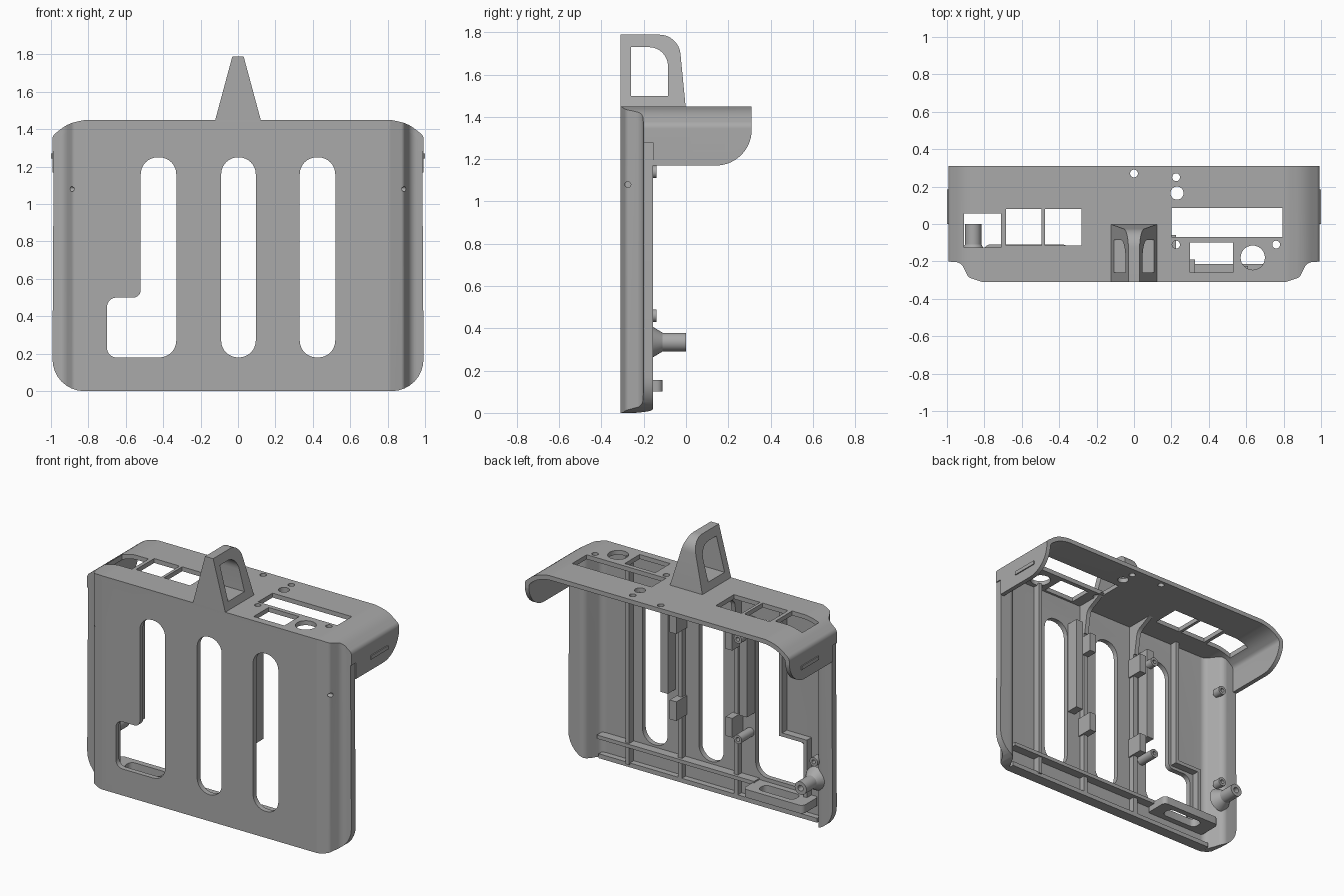
import bpy, bmesh, math
from mathutils import Vector, Matrix

cube = bpy.data.objects.get("Cube")
if cube:
    bpy.data.objects.remove(cube, do_unlink=True)

grey = bpy.data.materials.new("plain grey")
grey.use_nodes = True
GREY = (0.4, 0.4, 0.4, 1)
grey.diffuse_color = GREY
grey.node_tree.nodes["Principled BSDF"].inputs["Base Color"].default_value = GREY


def rounded(points, steps=8):
    """Polygon from (u, v, radius) corners, with fillets where radius > 0."""
    out = []
    for i, (u, v, r) in enumerate(points):
        p = Vector((u, v))
        if not r:
            out.append(p)
            continue
        a = (Vector(points[i - 1][:2]) - p).normalized()
        b = (Vector(points[(i + 1) % len(points)][:2]) - p).normalized()
        half = a.angle(b) / 2
        centre = p + (a + b).normalized() * r / math.sin(half)
        reach = r / math.tan(half)
        va, vb = p + a * reach - centre, p + b * reach - centre
        th = math.pi - 2 * half
        for k in range(steps + 1):
            t = k / steps
            out.append(centre + (va * math.sin((1 - t) * th) + vb * math.sin(t * th)) / math.sin(th))
    return out


def rect(u0, u1, v0, v1, r=0):
    return rounded([(u0, v0, r), (u1, v0, r), (u1, v1, r), (u0, v1, r)])


def circle(u, v, r, n=28):
    return [Vector((u + r * math.cos(k * math.tau / n), v + r * math.sin(k * math.tau / n))) for k in range(n)]


def mirrored(half):
    return half + [(-u, v, r) for u, v, r in reversed(half)]


def finish(name, bm):
    bmesh.ops.recalc_face_normals(bm, faces=bm.faces[:])
    mesh = bpy.data.meshes.new(name)
    bm.to_mesh(mesh)
    bm.free()
    mesh.materials.append(grey)
    ob = bpy.data.objects.new(name, mesh)
    bpy.context.collection.objects.link(ob)
    return ob


def prism(name, outline, axis, lo, hi):
    """Extrude a flat outline along an axis."""
    place = {"x": lambda p, d: (d, p[0], p[1]),
             "y": lambda p, d: (p[0], d, p[1]),
             "z": lambda p, d: (p[0], p[1], d)}[axis]
    bm = bmesh.new()
    rings = [[bm.verts.new(place(p, d)) for p in outline] for d in (lo, hi)]
    bm.faces.new(rings[0])
    bm.faces.new(rings[1])
    n = len(outline)
    for i in range(n):
        j = (i + 1) % n
        bm.faces.new((rings[0][i], rings[0][j], rings[1][j], rings[1][i]))
    return finish(name, bm)


def shape(ob, cuts=(), keeps=()):
    """Apply boolean cuts and intersections, then drop the helpers."""
    helpers = list(keeps) + list(cuts)
    for k, helper in enumerate(helpers):
        helper.hide_render = True
        mod = ob.modifiers.new("bool", "BOOLEAN")
        mod.operation = "INTERSECT" if k < len(keeps) else "DIFFERENCE"
        mod.solver = "EXACT"
        mod.object = helper
    bpy.context.view_layer.update()
    deps = bpy.context.evaluated_depsgraph_get()
    mesh = bpy.data.meshes.new_from_object(ob.evaluated_get(deps))
    ob.modifiers.clear()
    ob.data = mesh
    mesh.name = ob.name
    for helper in helpers:
        bpy.data.objects.remove(helper, do_unlink=True)
    return ob


def cutter(outline, axis, lo, hi):
    return prism("cutter", outline, axis, lo, hi)


parts = []

# Front panel with stepped side wings
step = [(1, -.2, 0), (.925, -.205, .05), (.885, -.285, .03), (.81, -.31, .05)]
wing = [(.82, -.275, .05), (.88, -.155, .05), (1, -.155, 0)]
panel = prism("front_panel", rounded(mirrored(wing + step)), "z", 0, 1.46)
panel_front = [(.993, 0, .17), (.985, 1.35, .04), (.905, 1.42, .2), (.82, 1.44, .2)]
notched_slot = [(-.7, .18, .05), (-.33, .18, .09), (-.33, 1.25, .09),
                (-.52, 1.25, .09), (-.52, .5, .04), (-.7, .5, .05)]
slots = [rect(-.09, .095, .18, 1.25, .09), rect(.33, .52, .18, 1.25, .09), rounded(notched_slot)]
cuts = [cutter(s, "y", -.5, 0) for s in slots]
for side in (-1, 1):
    cuts.append(cutter(circle(-.275, 1.08, .014), "x", *sorted((side * .855, side * .98))))
parts.append(shape(panel, cuts, [cutter(rounded(mirrored(panel_front)), "y", -.5, .5)]))

# Hood: arched shell trimmed in plan and from the side
outer = [(.993, 1.17, 0), (.993, 1.365, .04), (.91, 1.43, .2), (.82, 1.45, .2)]
inner = [(.82, 1.42, .2), (.9, 1.4, .2), (.963, 1.35, .04), (.963, 1.17, 0)]
hood = prism("hood", rounded(mirrored(inner[:] [::1] + outer)), "y", -.31, .31)
plan = rounded(mirrored([(1.01, .4, 0), (1.01, -.2, 0)] + step[1:3] + [(.81, -.311, .05)]))
flap = rounded([(-.4, 1.6, 0), (.311, 1.6, 0), (.311, 1.17, .17), (-.155, 1.17, 0),
                (-.155, 1.28, 0), (-.4, 1.28, 0)], 14)
openings = [rect(-.91, -.71, -.125, .055), rect(-.685, -.495, -.115, .08),
            rect(-.475, -.28, -.115, .08), rect(.2, .795, -.07, .085),
            rect(.3, .53, -.26, -.1), circle(.635, -.18, .065), circle(.23, .165, .035)]
openings += [circle(x, y, .021, 16) for x, y in ((0, .27), (.225, .25), (.225, -.11), (.76, -.11))]
parts.append(shape(hood, [cutter(o, "z", 1.3, 1.6) for o in openings],
                   [cutter(plan, "z", 1, 2), cutter(flap, "x", -1.2, 1.2)]))

# Raised bar on each hood flap
for side, label in ((-1, "right"), (1, "left")):
    parts.append(prism(label + "_flap_bar", rect(0, .185, 1.245, 1.27), "x",
                       *sorted((side * .98, side))))

# Tapered hanging handle with a window
handle = prism("handle", rounded(mirrored([(.123, 1.445, 0), (.03, 1.79, 0)])), "y", -.31, .1)
side_view = rounded([(-.4, 1.4, 0), (.003, 1.4, 0), (-.035, 1.789, .1), (-.4, 1.789, 0)])
window = rounded([(-.26, 1.5, 0), (-.085, 1.5, 0), (-.085, 1.73, .09), (-.26, 1.73, 0)])
parts.append(shape(handle, [cutter(window, "x", -.5, .5)], [cutter(side_view, "x", -.4, .4)]))


def box(name, x0, x1, y1, z0, z1):
    """Block standing on the back of the front panel."""
    parts.append(prism(name, rect(x0, x1, z0, z1), "y", -.285, y1))


# Stiffening ribs, walls and clips behind the panel
box("left_outer_rib", .585, .61, -.225, .02, 1.43)
box("right_outer_rib", -.565, -.54, -.225, .53, 1.43)
box("notch_ledge", -.75, -.54, -.225, .52, .545)
box("notch_side_rib", -.75, -.725, -.225, .12, .545)
box("lower_ledge", -.36, .82, -.215, .14, .165)
box("bottom_lip", -.82, .82, -.235, 0, .03)
for side, label in ((-1, "right"), (1, "left")):
    def span(a, b):
        return sorted((side * a, side * b))
    box(label + "_inner_rib", *span(.195, .225), -.235, .02, 1.43)
    box(label + "_wall", *span(.27, .325), -.19, .6, 1.25)
    box(label + "_lower_clip", *span(.185, .235), -.16, .45, .58)
    box(label + "_upper_clip", *span(.185, .235), -.16, 1.04, 1.17)
    gusset = [(-.285, 1.43, 0), (-.285, 1.2, 0), (-.225, 1.2, 0), (-.2, 1.36, .06), (-.06, 1.43, 0)]
    parts.append(prism(label + "_gusset", rounded(gusset), "x", *span(.195, .225)))

# Tray under the notch
tray = prism("tray", rect(-.8, -.35, -.285, -.11, .03), "z", .1, .155)
parts.append(shape(tray, [cutter(rect(-.7, -.43, -.235, -.15, .035), "z", 0, .3)]))

# Screw bosses and the long post, each drilled
posts = [(x, z, .03, -.14) for x in (-.29, -.86) for z in (.46, 1.14)] + [(-.86, .335, .044, 0)]
for n, (x, z, r, tip) in enumerate(posts):
    name = "long_post" if tip == 0 else "screw_boss_%d" % (n + 1)
    post = prism(name, circle(x, z, r), "y", -.285 if x > -.5 else -.2, tip)
    parts.append(shape(post, [cutter(circle(x, z, r * .45, 16), "y", tip - .05, tip + .1)]))

# Flared foot of the long post
bm = bmesh.new()
bmesh.ops.create_cone(bm, cap_ends=True, segments=28, radius1=.08, radius2=.044, depth=.06,
                      matrix=Matrix.Translation((-.86, -.14, .335)) @ Matrix.Rotation(-math.pi / 2, 4, "X"))
parts.append(finish("post_foot", bm))

# Smooth the curves, keep the edges sharp
for ob in bpy.context.view_layer.objects:
    ob.select_set(ob in parts)
bpy.context.view_layer.objects.active = parts[0]
bpy.ops.object.shade_smooth_by_angle(angle=math.radians(30))
